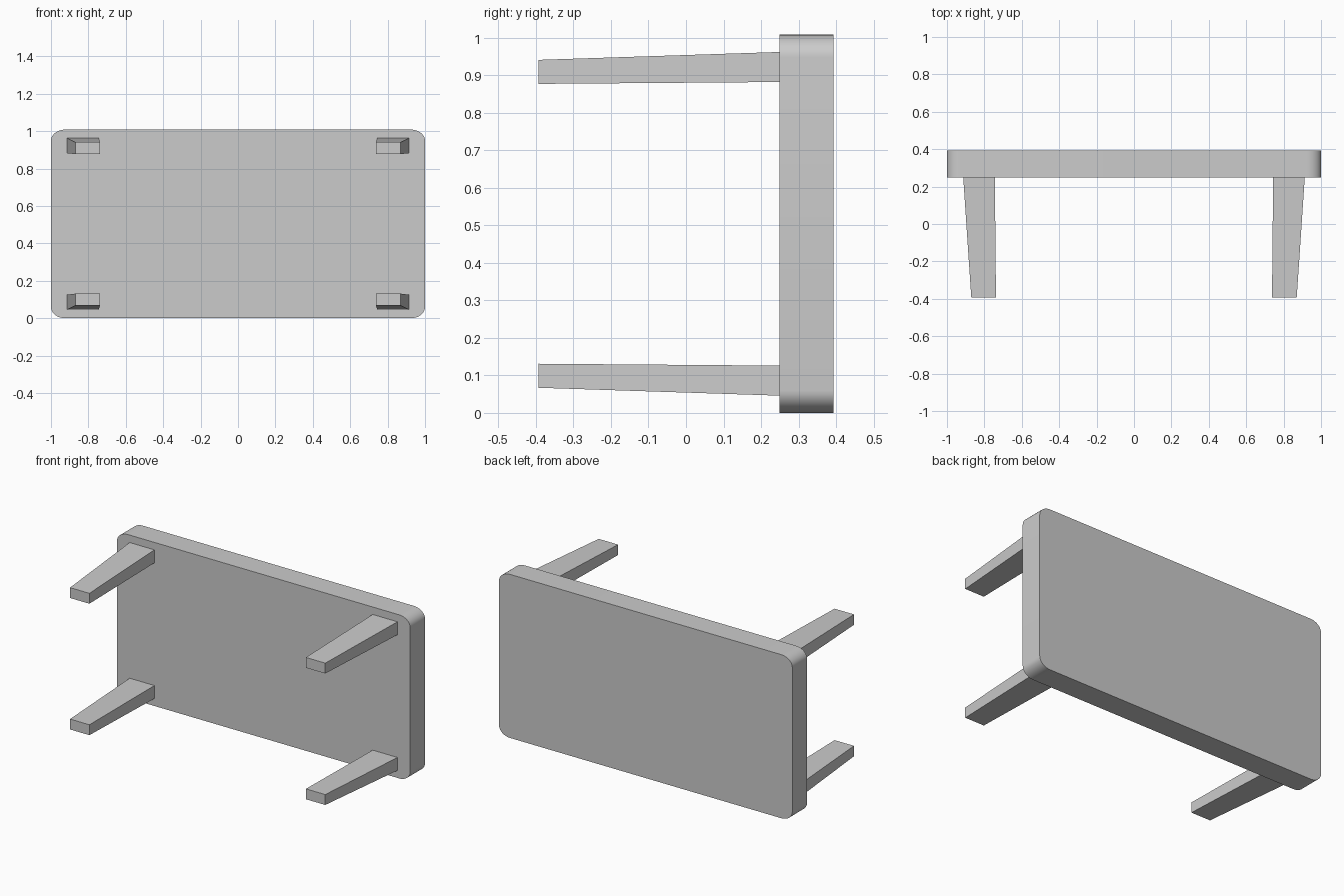
import bpy, bmesh, math

if "Cube" in bpy.data.objects:
    bpy.data.objects.remove(bpy.data.objects["Cube"])

H = 1.008            # overall height
MID = H / 2
Y_LEG, Y_UNDER, Y_TOP = -0.393, 0.249, 0.393


def loft(name, rings, smooth=False):
    """Solid between two matching rings of points, with capped ends."""
    bm = bmesh.new()
    a, b = [[bm.verts.new(p) for p in ring] for ring in rings]
    n = len(a)
    for i in range(n):
        j = (i + 1) % n
        bm.faces.new((a[i], a[j], b[j], b[i]))
    bm.faces.new(a[::-1])
    bm.faces.new(b)
    bmesh.ops.recalc_face_normals(bm, faces=bm.faces)
    me = bpy.data.meshes.new(name)
    bm.to_mesh(me)
    bm.free()
    ob = bpy.data.objects.new(name, me)
    bpy.context.collection.objects.link(ob)
    if smooth:
        bpy.ops.object.select_all(action='DESELECT')
        ob.select_set(True)
        bpy.context.view_layer.objects.active = ob
        bpy.ops.object.shade_smooth_by_angle(angle=math.radians(30))
    return ob


# Table top: slab with rounded corners, standing on its long edge
def slab_ring(y, rx=0.075, rz=0.06, seg=10):
    pts = []
    for k, (sx, sz) in enumerate([(1, 1), (-1, 1), (-1, -1), (1, -1)]):
        for i in range(seg + 1):
            t = (k + i / seg) * math.pi / 2
            pts.append((sx * (1 - rx) + rx * math.cos(t), y,
                        MID + sz * (MID - rz) + rz * math.sin(t)))
    return pts


loft("table_top", [slab_ring(Y_UNDER), slab_ring(Y_TOP)], smooth=True)


# Four tapered legs, mirrored across the table centre
def leg_ring(sx, sz, y, x0, x1, z0, z1):
    return [(sx * x, y, MID + sz * (z - MID))
            for x, z in ((x0, z0), (x1, z0), (x1, z1), (x0, z1))]


for sx, side in ((1, "right"), (-1, "left")):
    for sz, level in ((1, "upper"), (-1, "lower")):
        loft(f"{level}_{side}_leg", [
            leg_ring(sx, sz, Y_LEG, 0.738, 0.87, 0.877, 0.941),
            leg_ring(sx, sz, Y_UNDER, 0.744, 0.913, 0.882, 0.962)])
